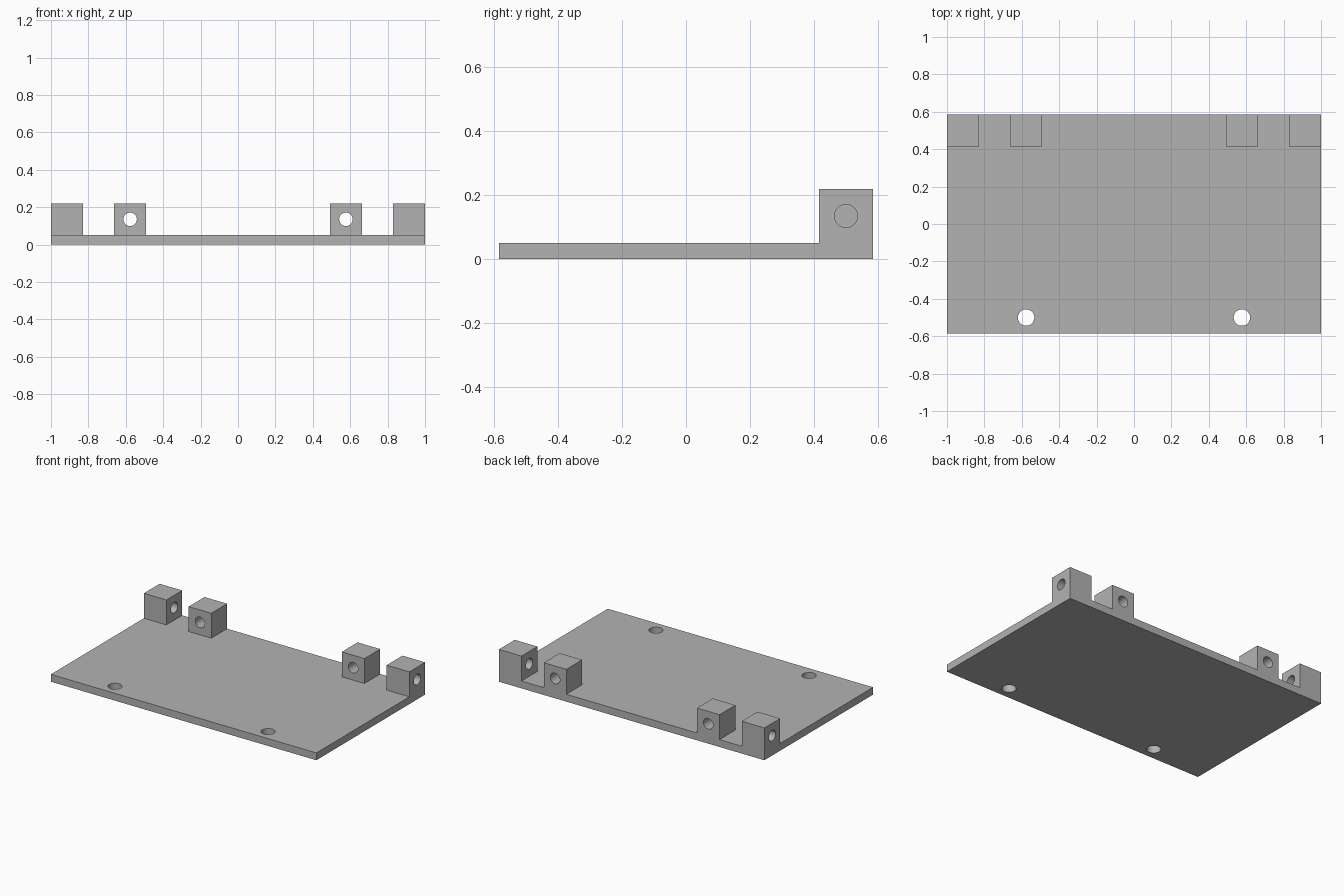
import bpy
import math

old = bpy.data.objects.get("Cube")
if old:
    bpy.data.objects.remove(old, do_unlink=True)

HALF_DEPTH = 0.585
PLATE_TOP = 0.05
BLOCK = 0.17
HINGE_Y = HALF_DEPTH - BLOCK / 2
HINGE_Z = PLATE_TOP + BLOCK / 2

grey = bpy.data.materials.new("plain grey")
grey.use_nodes = True
colour = (0.45, 0.45, 0.45, 1)
grey.diffuse_color = colour
grey.node_tree.nodes["Principled BSDF"].inputs["Base Color"].default_value = colour


def box(name, low, high):
    centre = [(a + b) / 2 for a, b in zip(low, high)]
    bpy.ops.mesh.primitive_cube_add(size=1, location=centre)
    ob = bpy.context.object
    ob.name = name
    ob.scale = [b - a for a, b in zip(low, high)]
    bpy.ops.object.transform_apply(location=True, rotation=True, scale=True)
    ob.data.materials.append(grey)
    return ob


def rod(centre, radius, rotation=(0, 0, 0)):
    bpy.ops.mesh.primitive_cylinder_add(
        vertices=48, radius=radius, depth=0.3, location=centre, rotation=rotation)
    ob = bpy.context.object
    ob.name = "hole_cutter"
    ob.data.materials.append(grey)
    return ob


def combine(target, tool, operation):
    mod = target.modifiers.new("combine", 'BOOLEAN')
    mod.operation = operation
    mod.solver = 'EXACT'
    mod.object = tool
    bpy.context.view_layer.objects.active = target
    bpy.ops.object.modifier_apply(modifier=mod.name)
    bpy.data.objects.remove(tool, do_unlink=True)


# Base plate
plate = box("mounting_plate", (-1, -HALF_DEPTH, 0), (1, HALF_DEPTH, PLATE_TOP))

for side in (-1, 1):
    # Outer lugs are drilled sideways, inner lugs front to back
    for centre_x, turn in ((1 - BLOCK / 2, (0, math.pi / 2, 0)),
                           (0.577, (math.pi / 2, 0, 0))):
        x = side * centre_x
        lug = box("lug", (x - BLOCK / 2, HALF_DEPTH - BLOCK, 0),
                  (x + BLOCK / 2, HALF_DEPTH, PLATE_TOP + BLOCK))
        combine(lug, rod((x, HINGE_Y, HINGE_Z), 0.036, turn), 'DIFFERENCE')
        combine(plate, lug, 'UNION')
    # Screw holes through the front edge of the plate
    combine(plate, rod((side * 0.577, -0.5, 0), 0.044), 'DIFFERENCE')

# Smooth hole walls with crisp edges
bpy.ops.object.select_all(action='DESELECT')
plate.select_set(True)
bpy.context.view_layer.objects.active = plate
bpy.ops.object.shade_smooth_by_angle(angle=math.radians(30))
